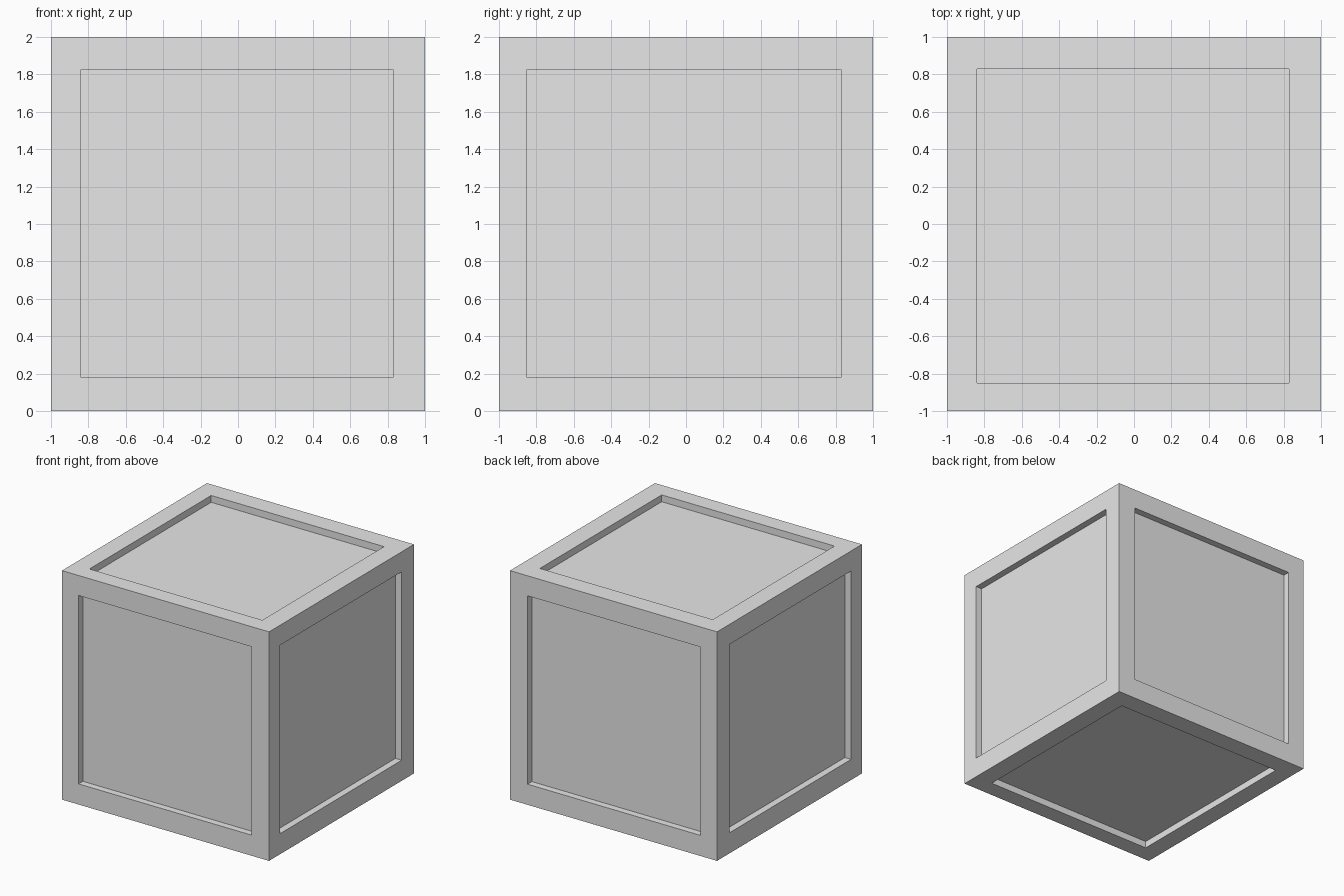
import bpy
import bmesh
from mathutils import Vector

DEPTH = 0.06                         # how far each panel is sunk
LOW = Vector((-0.84, -0.85, 0.18))   # limits shared by all panels
HIGH = Vector((0.83, 0.83, 1.825))

old = bpy.data.objects.get("Cube")
if old:
    bpy.data.objects.remove(old, do_unlink=True)

# Plain grey material
grey = bpy.data.materials.new("light_grey")
grey.use_nodes = True
grey.diffuse_color = (0.8, 0.8, 0.8, 1)
grey.node_tree.nodes["Principled BSDF"].inputs["Base Color"].default_value = grey.diffuse_color

# Solid block standing on the ground
bm = bmesh.new()
bmesh.ops.create_cube(bm, size=2)
bmesh.ops.translate(bm, verts=bm.verts, vec=(0, 0, 1))

# Inset a frame on every side, then sink its panel straight in
for face in list(bm.faces):
    normal = face.normal.copy()
    axis = max(range(3), key=lambda i: abs(normal[i]))
    bmesh.ops.inset_individual(bm, faces=[face], thickness=0.16)
    middle = face.calc_center_median()
    for vert in face.verts:
        for i in range(3):
            if i != axis:
                vert.co[i] = HIGH[i] if vert.co[i] > middle[i] else LOW[i]
    panel = bmesh.ops.extrude_discrete_faces(bm, faces=[face])["faces"][0]
    bmesh.ops.translate(bm, verts=panel.verts, vec=-normal * DEPTH)

bmesh.ops.recalc_face_normals(bm, faces=bm.faces)
mesh = bpy.data.meshes.new("panelled_crate")
bm.to_mesh(mesh)
bm.free()
mesh.materials.append(grey)
crate = bpy.data.objects.new("panelled_crate", mesh)
bpy.context.collection.objects.link(crate)
